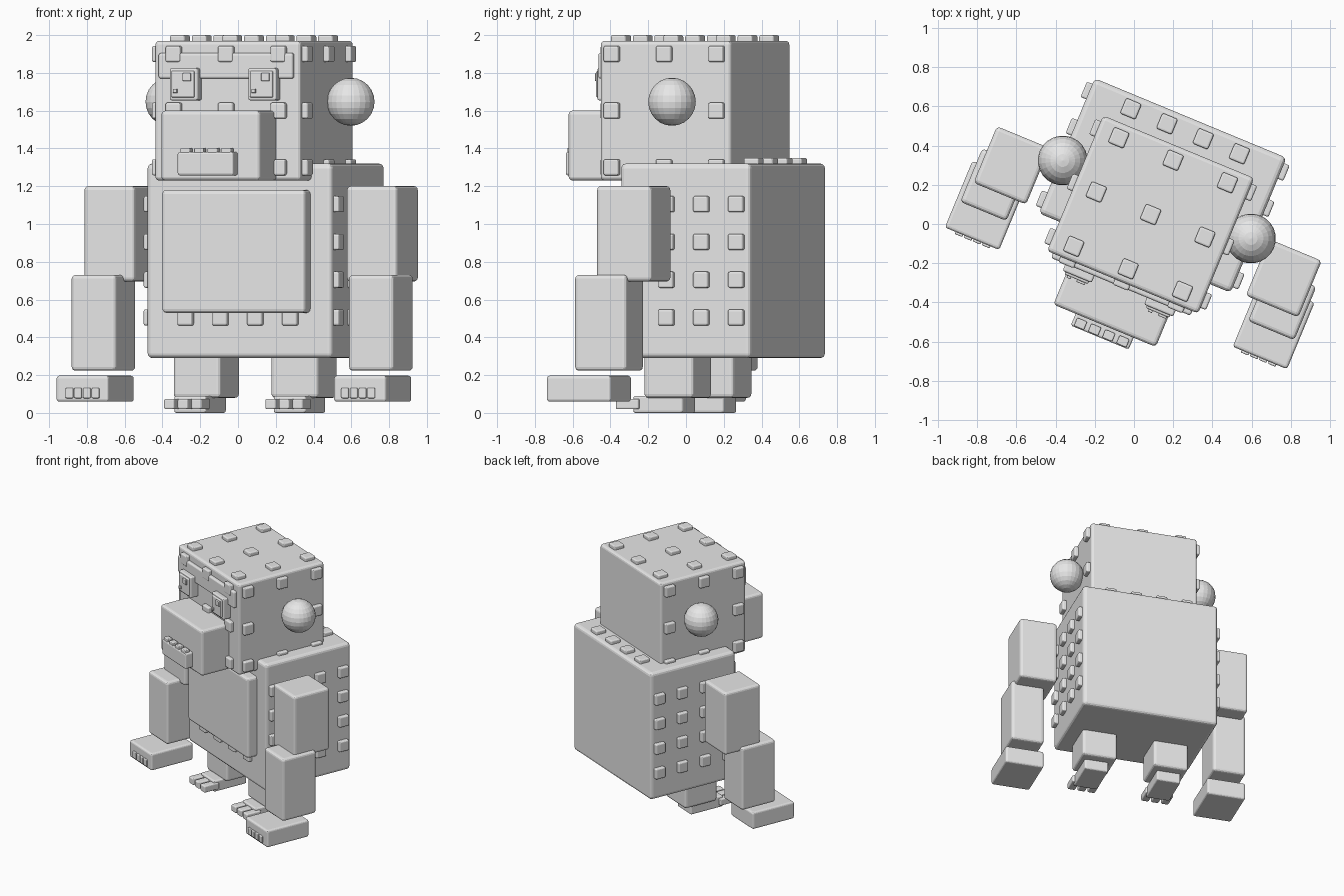
import bpy, bmesh, math
from mathutils import Matrix, Vector

cube = bpy.data.objects.get("Cube")
if cube:
    bpy.data.objects.remove(cube, do_unlink=True)

TURN = Matrix.Rotation(math.radians(-22.5), 4, 'Z')   # whole figure is turned
MID = 0.06                                            # symmetry plane of the figure
SIDES = (("right", -1), ("left", 1))

grey = bpy.data.materials.new("plain grey")
grey.use_nodes = True
grey.diffuse_color = (0.8, 0.8, 0.8, 1)
grey.node_tree.nodes["Principled BSDF"].inputs["Base Color"].default_value = (0.8, 0.8, 0.8, 1)


def finish(name, bm):
    mesh = bpy.data.meshes.new(name)
    bm.to_mesh(mesh)
    bm.free()
    mesh.materials.append(grey)
    obj = bpy.data.objects.new(name, mesh)
    bpy.context.collection.objects.link(obj)
    obj.matrix_world = TURN
    return obj


def boxes(name, centres, size, bevel=0.02):
    """Equal rounded boxes in one object; x is measured from the symmetry plane."""
    bm = bmesh.new()
    for c in centres:
        place = Matrix.Translation(Vector(c) + Vector((MID, 0, 0)))
        bmesh.ops.create_cube(bm, size=1, matrix=place @ Matrix.Diagonal((*size, 1)))
    bmesh.ops.bevel(bm, geom=bm.edges[:], offset=bevel, segments=3, profile=0.5, affect='EDGES')
    return finish(name, bm)


def block(name, x, y, z, bevel=0.02):
    """Rounded box from (min, max) ranges."""
    lo, hi = Vector((x[0], y[0], z[0])), Vector((x[1], y[1], z[1]))
    return boxes(name, [(lo + hi) / 2], hi - lo, bevel)


def studs(name, centres, axis):
    size = [0.085] * 3
    size[axis] = 0.06
    boxes(name, centres, size, 0.01)


# Main masses
HEAD_Y, BODY_Y = 0.077, 0.237
block("body", (-0.53, 0.53), (-0.135, 0.61), (0.29, 1.32), 0.025)
block("belly_plate", (-0.41, 0.41), (-0.217, -0.1), (0.53, 1.18))
block("head", (-0.417, 0.417), (-0.297, 0.451), (1.23, 1.97))
block("muzzle", (-0.283, 0.283), (-0.537, -0.28), (1.23, 1.6))
block("brow", (-0.385, 0.385), (-0.322, -0.28), (1.77, 1.905), 0.012)

# Mouth and teeth
block("mouth", (-0.16, 0.16), (-0.602, -0.52), (1.257, 1.382), 0.012)
boxes("teeth", [(0.078 * (i - 1.5), -0.575, 1.375) for i in range(4)], (0.055, 0.045, 0.055), 0.006)

# Head studs: three by three on each face but the back
grid = [(a, b) for a in (-0.3, 0, 0.3) for b in (-0.3, 0, 0.3)]
studs("head_top_studs", [(a, HEAD_Y + b, 1.97) for a, b in grid], 2)
studs("head_front_studs", [(a, -0.297, 1.6 + b) for a, b in grid], 1)

# Body studs: rows of four
steps = [-0.3, -0.1, 0.1, 0.3]
studs("body_top_studs", [(a, BODY_Y + 0.3, 1.32) for a in steps], 2)
studs("body_front_studs", [(a, -0.135, 0.505) for a in steps], 1)

for side, s in SIDES:
    studs(side + "_head_studs", [(s * 0.417, HEAD_Y + a, 1.6 + b) for a, b in grid if a or b], 0)
    studs(side + "_body_studs", [(s * 0.53, BODY_Y + a, 0.805 + b) for a in steps for b in steps], 0)

    # Ear ball
    bm = bmesh.new()
    bmesh.ops.create_uvsphere(bm, u_segments=24, v_segments=12, radius=0.127,
                              matrix=Matrix.Translation((MID + s * 0.52, 0.16, 1.647)))
    finish(side + "_ear", bm)

    # Eye with raised inner plate and two highlights
    e = s * 0.225
    boxes(side + "_eye", [(e, -0.32, 1.74)], (0.16, 0.08, 0.17), 0.01)
    boxes(side + "_eye_inner", [(e, -0.335, 1.74)], (0.13, 0.076, 0.14), 0.008)
    boxes(side + "_eye_highlight", [(e + 0.028, -0.36, 1.778)], (0.046, 0.05, 0.042), 0.005)
    boxes(side + "_eye_glint", [(e - 0.038, -0.36, 1.705)], (0.022, 0.05, 0.022), 0.003)

    # Arm, hand and fingers
    boxes(side + "_upper_arm", [(s * 0.752, 0.037, 0.948)], (0.29, 0.312, 0.505))
    boxes(side + "_lower_arm", [(s * 0.795, -0.087, 0.477)], (0.255, 0.295, 0.507))
    boxes(side + "_hand", [(s * 0.795, -0.202, 0.128)], (0.3, 0.367, 0.138), 0.015)
    boxes(side + "_fingers", [(s * 0.79 + 0.05 * (i - 1.5), -0.382, 0.105) for i in range(4)],
          (0.042, 0.03, 0.055), 0.006)

    # Leg, foot and toes
    boxes(side + "_leg", [(s * 0.28, 0.093, 0.21)], (0.27, 0.282, 0.26))
    boxes(side + "_foot", [(s * 0.285, 0.018, 0.045)], (0.185, 0.285, 0.09), 0.012)
    boxes(side + "_toes", [(s * 0.29 + 0.078 * (i - 1), -0.15, 0.047) for i in range(3)],
          (0.06, 0.13, 0.055), 0.01)
